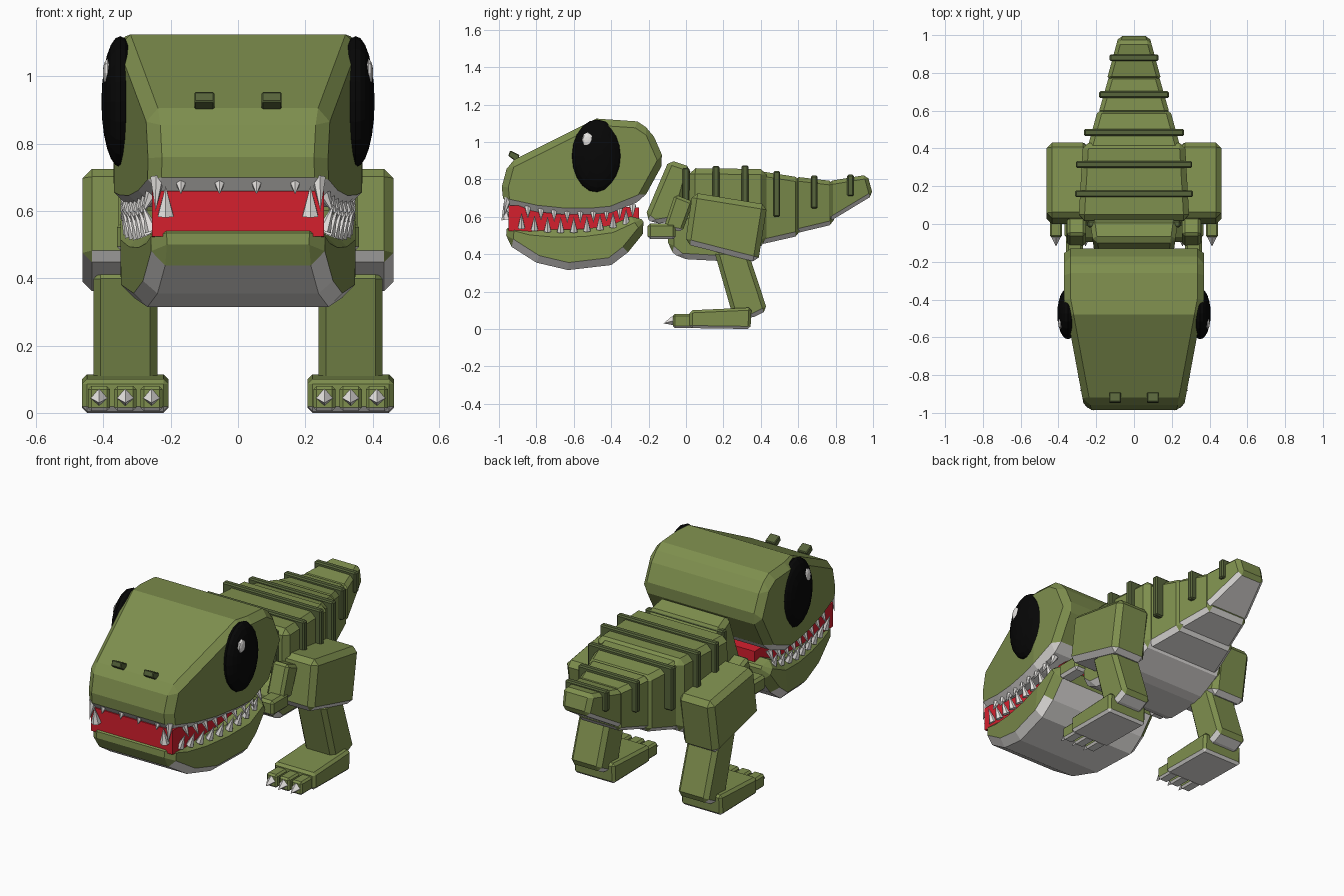
import bpy, bmesh
from math import radians
from mathutils import Matrix, Vector

cube = bpy.data.objects.get("Cube")
if cube:
    bpy.data.objects.remove(cube, do_unlink=True)


def material(name, r, g, b):
    m = bpy.data.materials.new(name)
    m.use_nodes = True
    m.diffuse_color = (r, g, b, 1)
    m.node_tree.nodes["Principled BSDF"].inputs["Base Color"].default_value = (r, g, b, 1)
    return m


GREEN = material("skin green", 0.21, 0.275, 0.076)
DARK = material("ridge dark green", 0.095, 0.128, 0.043)
PALE = material("bone white", 0.8, 0.78, 0.76)
RED = material("mouth red", 0.66, 0.014, 0.027)
BLACK = material("eye black", 0.002, 0.002, 0.002)
SIDES = (("right", -1), ("left", 1))


def finish(name, bm, mats):
    me = bpy.data.meshes.new(name)
    bm.to_mesh(me)
    bm.free()
    for m in mats:
        me.materials.append(m)
    ob = bpy.data.objects.new(name, me)
    bpy.context.collection.objects.link(ob)


def slab(name, profile, half, half_back=None, x=0, bevel=0.02, mats=(GREEN, PALE), cut=None):
    """Side outline (y, z) spread across x, bevelled, with a pale underside."""
    half_back = half if half_back is None else half_back
    y0 = min(p[0] for p in profile)
    y1 = max(p[0] for p in profile)
    bm = bmesh.new()
    rows = []
    for s in (-1, 1):
        rows.append([bm.verts.new((x + s * (half + (half_back - half) * (y - y0) / (y1 - y0)), y, z))
                     for y, z in profile])
    bm.faces.new(rows[0])
    bm.faces.new(rows[1][::-1])
    n = len(profile)
    for i in range(n):
        j = (i + 1) % n
        bm.faces.new((rows[0][i], rows[1][i], rows[1][j], rows[0][j]))
    # Slanted cheeks narrowing to the snout
    if cut:
        (ya, wa), (yb, wb) = cut
        for s in (-1, 1):
            bmesh.ops.bisect_plane(bm, geom=bm.verts[:] + bm.edges[:] + bm.faces[:], dist=0.0001,
                                   plane_co=(s * wa, ya, 0), plane_no=(s * (ya - yb), wb - wa, 0),
                                   clear_outer=True)
            bmesh.ops.holes_fill(bm, edges=[e for e in bm.edges if e.is_boundary], sides=0)
    bmesh.ops.recalc_face_normals(bm, faces=bm.faces)
    if bevel:
        sharp = [e for e in bm.edges if len(e.link_faces) == 2 and e.calc_face_angle() > 0.55]
        bmesh.ops.bevel(bm, geom=sharp, offset=bevel, segments=1, profile=0.5,
                        affect='EDGES', clamp_overlap=True)
    bm.normal_update()
    if len(mats) > 1:
        for f in bm.faces:
            f.material_index = int(f.normal.z < -0.5)
    finish(name, bm, mats)


def box(y0, y1, z0, z1):
    return [(y0, z0), (y1, z0), (y1, z1), (y0, z1)]


def spikes(name, items, sides=6):
    """Cones given as (base, tip, radius) in one object."""
    bm = bmesh.new()
    for base, tip, r in items:
        base, tip = Vector(base), Vector(tip)
        d = tip - base
        m = Matrix.Translation((base + tip) / 2) @ d.to_track_quat('Z', 'Y').to_matrix().to_4x4()
        bmesh.ops.create_cone(bm, cap_ends=True, segments=sides, radius1=r, radius2=0,
                              depth=d.length, matrix=m)
    finish(name, bm, [PALE])


def ball(name, centre, size, mat, u, v):
    bm = bmesh.new()
    m = Matrix.Translation(centre) @ Matrix.Rotation(radians(90), 4, 'Y') @ Matrix.Diagonal(
        (size[2], size[1], size[0], 1))
    bmesh.ops.create_uvsphere(bm, u_segments=u, v_segments=v, radius=1, matrix=m)
    finish(name, bm, [mat])


def lip(y):
    return 0.61 + 0.35 * (y + 0.58) ** 2


def gum(y):
    return 0.53 + 0.4 * (y + 0.65) ** 2


# Head and jaw
lip_line = [(y, lip(y)) for y in (-0.8, -0.65, -0.5, -0.4)]
slab("upper_head", [(-0.975, 0.665)] + lip_line + [(-0.23, 0.69), (-0.115, 0.9), (-0.185, 1.06),
     (-0.26, 1.11), (-0.48, 1.125), (-0.95, 0.89), (-0.985, 0.76)], 0.37, bevel=0.035,
     cut=((-0.4, 0.37), (-0.98, 0.262)))
gum_line = [(y, gum(y)) for y in (-0.4, -0.55, -0.7, -0.83)]
slab("lower_jaw", [(-0.955, 0.575), (-0.965, 0.46), (-0.8, 0.355), (-0.63, 0.315), (-0.4, 0.342),
     (-0.31, 0.41), (-0.205, 0.54), (-0.26, 0.62)] + gum_line, 0.35, bevel=0.04,
     cut=((-0.4, 0.35), (-0.97, 0.25)))
slab("mouth", [(-0.95, 0.525), (-0.6, 0.5), (-0.25, 0.58), (-0.25, 0.65), (-0.6, 0.66), (-0.95, 0.66)],
     0.255, bevel=0, mats=[RED])

# Teeth
teeth = []
for _, s in SIDES:
    for i in range(9):
        y = -0.88 + i * 0.07
        edge = min(0.32, 0.24 + (y + 0.97) * 0.17)
        teeth.append(((s * edge, y, gum(y) - 0.01), (s * (edge + 0.03), y, gum(y) + 0.07), 0.022))
        y += 0.035
        teeth.append(((s * edge, y, lip(y) + 0.02), (s * (edge + 0.03), y, lip(y) - 0.045), 0.02))
    teeth.append(((s * 0.215, -0.96, 0.585), (s * 0.215, -0.975, 0.675), 0.027))
    teeth.append(((s * 0.24, -0.95, 0.7), (s * 0.245, -0.975, 0.6), 0.022))
    for x in (0.055, 0.17):
        teeth.append(((s * x, -0.955, 0.685), (s * x, -0.975, 0.65), 0.018))
spikes("teeth", teeth)

# Eyes and nostrils
for side, s in SIDES:
    ball(side + "_eye", (s * 0.35, -0.475, 0.925), (0.056, 0.135, 0.195), BLACK, 20, 12)
    ball(side + "_eye_glint", (s * 0.388, -0.525, 1.01), (0.014, 0.032, 0.042), PALE, 8, 6)
    slab(side + "_nostril", [(-0.95, 0.925), (-0.9, 0.89), (-0.89, 0.93), (-0.94, 0.955)], 0.03,
         x=s * 0.1, bevel=0.004, mats=[DARK])

# Neck, body and tail
slab("neck", [(-0.22, 0.6), (-0.17, 0.56), (-0.05, 0.58), (0.03, 0.865), (-0.09, 0.905)],
     0.2, 0.235, bevel=0.025)
slab("body", [(-0.095, 0.43), (-0.03, 0.375), (0.25, 0.36), (0.43, 0.46), (0.43, 0.855),
     (0.02, 0.86), (0.015, 0.63), (-0.095, 0.56)], 0.3, 0.27, bevel=0.03)
slab("tail_base", [(0.39, 0.45), (0.61, 0.5), (0.61, 0.81), (0.39, 0.845)], 0.25, 0.19, bevel=0.025)
slab("tail_middle", [(0.58, 0.51), (0.79, 0.56), (0.79, 0.79), (0.58, 0.815)], 0.19, 0.13, bevel=0.022)
slab("tail_tip", [(0.76, 0.57), (1.0, 0.715), (0.97, 0.825), (0.76, 0.79)], 0.145, 0.08, bevel=0.02)

# Ridges over the back
for i, (y, z0, z1, half) in enumerate([(0.0, 0.62, 0.862, 0.245), (0.16, 0.63, 0.872, 0.312),
                                       (0.315, 0.63, 0.875, 0.308), (0.485, 0.6, 0.845, 0.265),
                                       (0.685, 0.645, 0.82, 0.185), (0.88, 0.71, 0.825, 0.13)]):
    slab("back_ridge_%d" % (i + 1), box(y - 0.018, y + 0.018, z0, z1), half, bevel=0.007, mats=[DARK])

# Arms, legs and feet
for side, s in SIDES:
    slab(side + "_upper_arm", [(-0.12, 0.54), (-0.02, 0.52), (0.04, 0.68), (-0.06, 0.72)], 0.05,
         x=s * 0.305, bevel=0.015)
    slab(side + "_forearm", box(-0.205, -0.055, 0.48, 0.565), 0.045, x=s * 0.315, bevel=0.014)
    slab(side + "_thigh", [(-0.005, 0.455), (0.385, 0.355), (0.435, 0.665), (0.035, 0.73)], 0.11,
         x=s * 0.352, bevel=0.028)
    slab(side + "_shin", [(0.15, 0.42), (0.25, 0.07), (0.345, 0.055), (0.435, 0.1), (0.33, 0.42)],
         0.095, x=s * 0.335, bevel=0.022)
    slab(side + "_foot", [(0.02, 0.005), (0.345, 0), (0.35, 0.115), (0.02, 0.1)], 0.128,
         x=s * 0.335, bevel=0.014)
    claws = []
    for i in (-1, 0, 1):
        x = s * 0.335 + i * 0.078
        slab("%s_toe_%d" % (side, i + 2), box(-0.07, 0.04, 0.006, 0.08), 0.033, x=x, bevel=0.01)
        claws.append(((x, -0.065, 0.045), (x, -0.12, 0.03), 0.027))
    spikes(side + "_claws", claws, 4)
